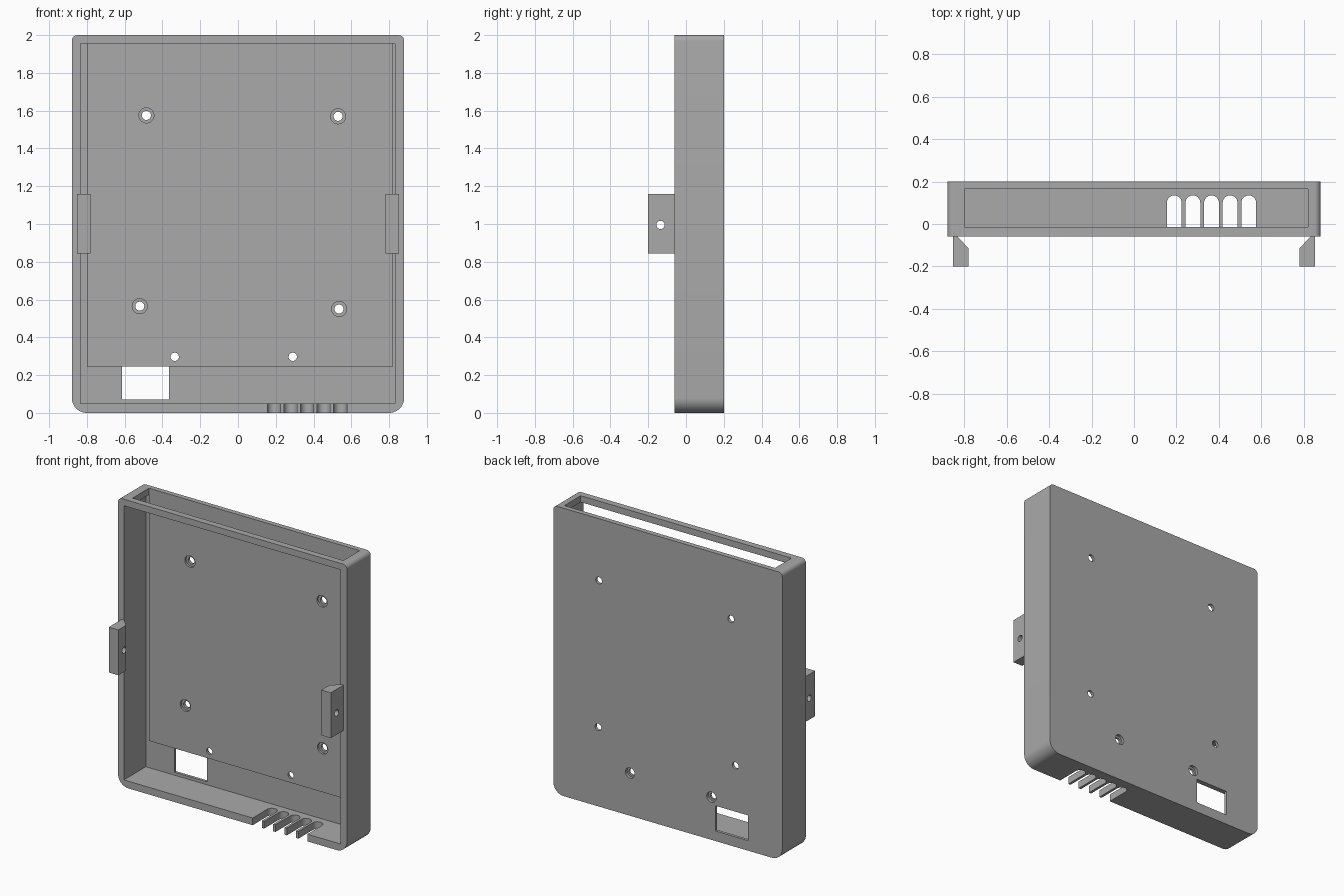
import bpy, bmesh
from math import sin, cos, pi, radians

if "Cube" in bpy.data.objects:
    bpy.data.objects.remove(bpy.data.objects["Cube"], do_unlink=True)

grey = bpy.data.materials.new("mid_grey")
grey.use_nodes = True
COLOUR = (0.4, 0.4, 0.4, 1)
grey.diffuse_color = COLOUR
grey.node_tree.nodes["Principled BSDF"].inputs["Base Color"].default_value = COLOUR


def prism(name, outline, axis, lo, hi):
    """Extrude a 2D outline along an axis."""
    place = {"x": lambda a, b, d: (d, a, b),
             "y": lambda a, b, d: (a, d, b),
             "z": lambda a, b, d: (a, b, d)}[axis]
    bm = bmesh.new()
    ends = [[bm.verts.new(place(a, b, d)) for a, b in outline] for d in (lo, hi)]
    bm.faces.new(ends[0])
    bm.faces.new(ends[1])
    n = len(outline)
    for i in range(n):
        j = (i + 1) % n
        bm.faces.new((ends[0][i], ends[0][j], ends[1][j], ends[1][i]))
    bmesh.ops.recalc_face_normals(bm, faces=bm.faces)
    mesh = bpy.data.meshes.new(name)
    bm.to_mesh(mesh)
    bm.free()
    mesh.materials.append(grey)
    obj = bpy.data.objects.new(name, mesh)
    bpy.context.collection.objects.link(obj)
    return obj


def rect(a0, a1, b0, b1):
    return [(a0, b0), (a1, b0), (a1, b1), (a0, b1)]


def arc(a, b, r, start, end, steps):
    angles = [start + (end - start) * i / steps for i in range(steps + 1)]
    return [(a + r * cos(radians(t)), b + r * sin(radians(t))) for t in angles]


def circle(a, b, r, sides=24):
    return arc(a, b, r, 0, 360, sides)[:-1]


def cut(target, outline, axis, lo, hi):
    """Subtract a prism from the target and discard the cutter."""
    cutter = prism("cutter", outline, axis, lo, hi)
    cutter.hide_render = True
    mod = target.modifiers.new("cut", "BOOLEAN")
    mod.operation = "DIFFERENCE"
    mod.solver = "EXACT"
    mod.object = cutter
    bpy.context.view_layer.objects.active = target
    bpy.ops.object.modifier_apply(modifier=mod.name)
    bpy.data.objects.remove(cutter, do_unlink=True)


W, FRONT, BACK = 0.88, -0.06, 0.2
FLOOR, PAD = 0.18, 0.165
RB, RT = 0.08, 0.03

# Tray with large lower and small upper corner radii
outline = (arc(W - RB, RB, RB, -90, 0, 10) + arc(W - RT, 2 - RT, RT, 0, 90, 6)
           + arc(RT - W, 2 - RT, RT, 90, 180, 6) + arc(RB - W, RB, RB, 180, 270, 10))
tray = prism("tray_shell", outline, "y", FRONT, BACK)
cut(tray, rect(-0.835, 0.83, 0.05, 1.955), "y", FRONT - 0.1, FLOOR)

# Insertion slot in the top wall
cut(tray, rect(-0.80, 0.82, -0.015, PAD), "z", 1.9, 2.1)

# Connector window in the back panel
cut(tray, rect(-0.615, -0.365, 0.07, 0.245), "y", 0.1, 0.3)

# Comb of round-ended vents in the bottom wall
for i in range(5):
    x = 0.19 + i * 0.0877
    vent = [(x - 0.035, -0.2), (x + 0.035, -0.2)] + arc(x, 0.1, 0.035, 0, 180, 12)
    cut(tray, vent, "z", -0.1, 0.08)

# Raised mounting pad on the back panel
pad = prism("mounting_pad", rect(-0.80, 0.82, 0.245, 1.955), "y", PAD, FLOOR)

# Screw holes counterbored from the front
for x, z in [(-0.485, 1.575), (0.53, 1.57), (-0.52, 0.565), (0.535, 0.55)]:
    cut(pad, circle(x, z, 0.04), "y", 0.1, 0.3)
    cut(tray, circle(x, z, 0.024), "y", 0.1, 0.3)

# Wall holes counterbored from the back
for x in (-0.335, 0.29):
    cut(pad, circle(x, 0.297, 0.022), "y", 0.1, 0.3)
    cut(tray, circle(x, 0.297, 0.036), "y", 0.1, 0.3)

# Side clips with a sloped root and a cross hole
for side, name in ((-1, "right_clip"), (1, "left_clip")):
    profile = [(0.853, FRONT), (0.853, -0.2), (0.78, -0.2), (0.78, -0.115), (0.832, FRONT)]
    clip = prism(name, [(side * x, y) for x, y in profile], "z", 0.845, 1.16)
    cut(clip, circle(-0.135, 0.995, 0.022), "x", -1, 1)

# Smooth only the rounded surfaces
bpy.ops.object.select_all(action="DESELECT")
for obj in bpy.context.collection.objects:
    if obj.type == "MESH" and grey.name in obj.data.materials:
        obj.select_set(True)
bpy.context.view_layer.objects.active = tray
bpy.ops.object.shade_smooth_by_angle(angle=radians(30))
